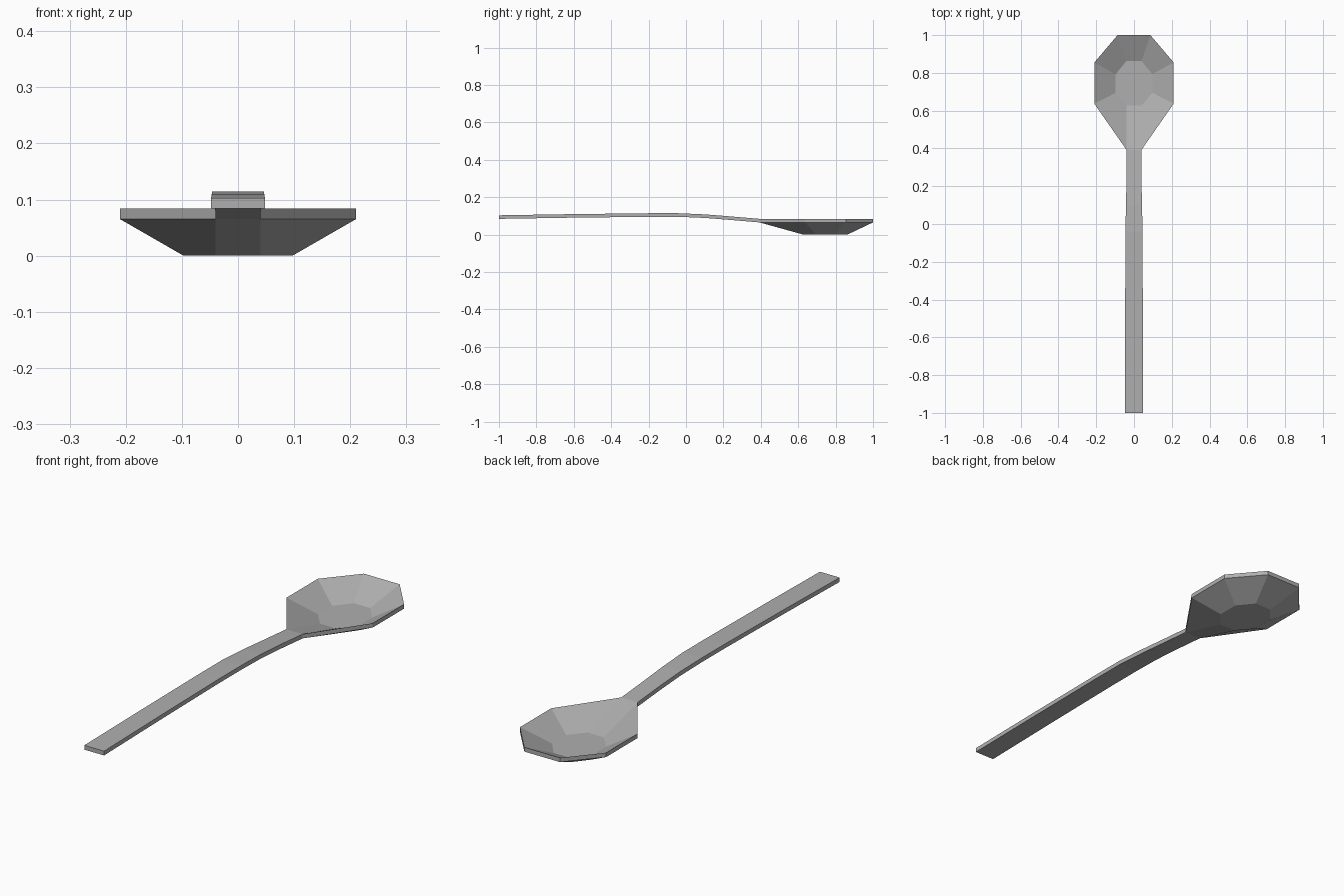
import bpy, bmesh

if "Cube" in bpy.data.objects:
    bpy.data.objects.remove(bpy.data.objects["Cube"])

THICK = 0.018

metal = bpy.data.materials.new("steel grey")
metal.diffuse_color = (0.43, 0.43, 0.43, 1)
metal.use_nodes = True
metal.node_tree.nodes["Principled BSDF"].inputs["Base Color"].default_value = metal.diffuse_color

bm = bmesh.new()


def pair(x, y, z):
    """Mirrored left and right vertices."""
    return bm.verts.new((-x, y, z)), bm.verts.new((x, y, z))


def ring(points, z):
    """Closed octagon from its right half, listed neck to tip."""
    pairs = [pair(x, y, z) for x, y in points]
    return [p[1] for p in pairs] + [p[0] for p in reversed(pairs)]


# bowl: rim octagon lofted down to a smaller flat floor
rim = ring([(0.04, 0.393), (0.21, 0.637), (0.21, 0.855), (0.087, 1.0)], 0.085)
floor = ring([(0.04, 0.627), (0.097, 0.695), (0.097, 0.793), (0.04, 0.863)], 0.002 + THICK)
for i in range(8):
    j = (i + 1) % 8
    bm.faces.new((rim[i], rim[j], floor[j], floor[i]))
bm.faces.new(floor)

# handle: gently arched strip running back from the neck (half width, y, z)
last = (rim[7], rim[0])
for x, y, z in [(0.04, 0.24, 0.098), (0.042, 0.1, 0.109), (0.046, -0.04, 0.115),
                (0.046, -0.2, 0.115), (0.047, -0.63, 0.110), (0.048, -1.0, 0.104)]:
    row = pair(x, y, z)
    bm.faces.new((last[0], last[1], row[1], row[0]))
    last = row

# give the sheet its thickness straight downward
result = bmesh.ops.extrude_face_region(bm, geom=bm.faces[:], use_keep_orig=True)
lower = [g for g in result["geom"] if isinstance(g, bmesh.types.BMVert)]
bmesh.ops.translate(bm, verts=lower, vec=(0, 0, -THICK - 0.001))
bmesh.ops.recalc_face_normals(bm, faces=bm.faces[:])

mesh = bpy.data.meshes.new("spoon")
bm.to_mesh(mesh)
bm.free()
mesh.materials.append(metal)
spoon = bpy.data.objects.new("spoon", mesh)
bpy.context.collection.objects.link(spoon)
spoon.location.z = 0.001 - min(v.co.z for v in mesh.vertices) - 0.001
